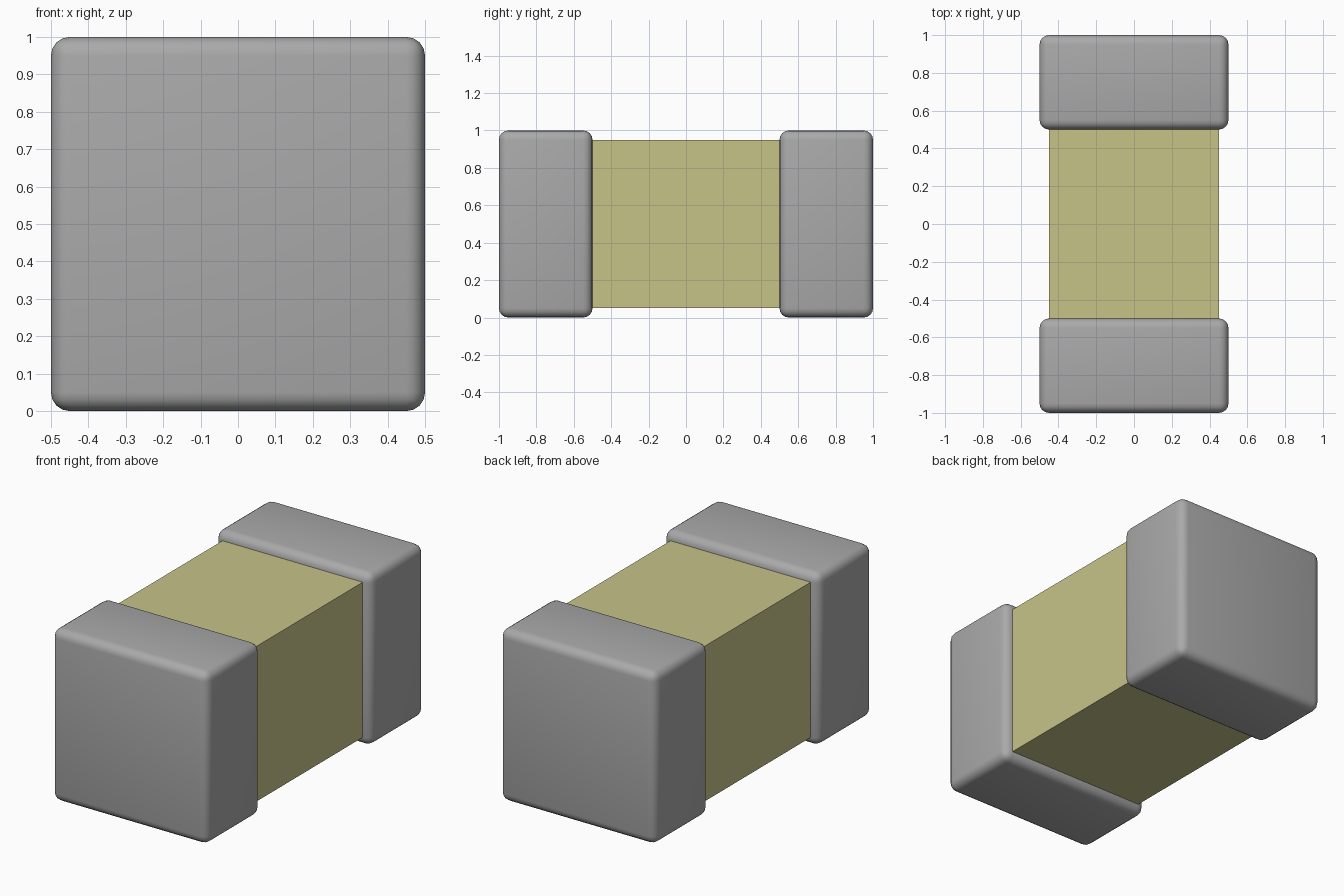
import bpy
import math

cube = bpy.data.objects.get("Cube")
if cube:
    bpy.data.objects.remove(cube, do_unlink=True)


def make_material(name, rgb):
    mat = bpy.data.materials.new(name)
    mat.use_nodes = True
    color = (*rgb, 1.0)
    mat.diffuse_color = color
    mat.node_tree.nodes["Principled BSDF"].inputs["Base Color"].default_value = color
    return mat


def make_box(name, size, center, mat):
    bpy.ops.mesh.primitive_cube_add(size=1, location=center)
    obj = bpy.context.object
    obj.name = name
    obj.scale = size
    bpy.ops.object.transform_apply(location=False, rotation=False, scale=True)
    obj.data.materials.append(mat)
    return obj


metal = make_material("grey metal", (0.40, 0.40, 0.40))
ceramic = make_material("pale olive ceramic", (0.57, 0.55, 0.25))

# Sharp-edged ceramic body running into both end caps
make_box("body", (0.9, 1.8, 0.9), (0, 0, 0.5), ceramic)

# Rounded metal end caps
for name, side in (("front_cap", -1), ("back_cap", 1)):
    cap = make_box(name, (1, 0.5, 1), (0, side * 0.75, 0.5), metal)
    bevel = cap.modifiers.new("rounded edges", 'BEVEL')
    bevel.width = 0.05
    bevel.segments = 4
    bpy.ops.object.modifier_apply(modifier=bevel.name)
    bpy.ops.object.shade_smooth_by_angle(angle=math.radians(35))
